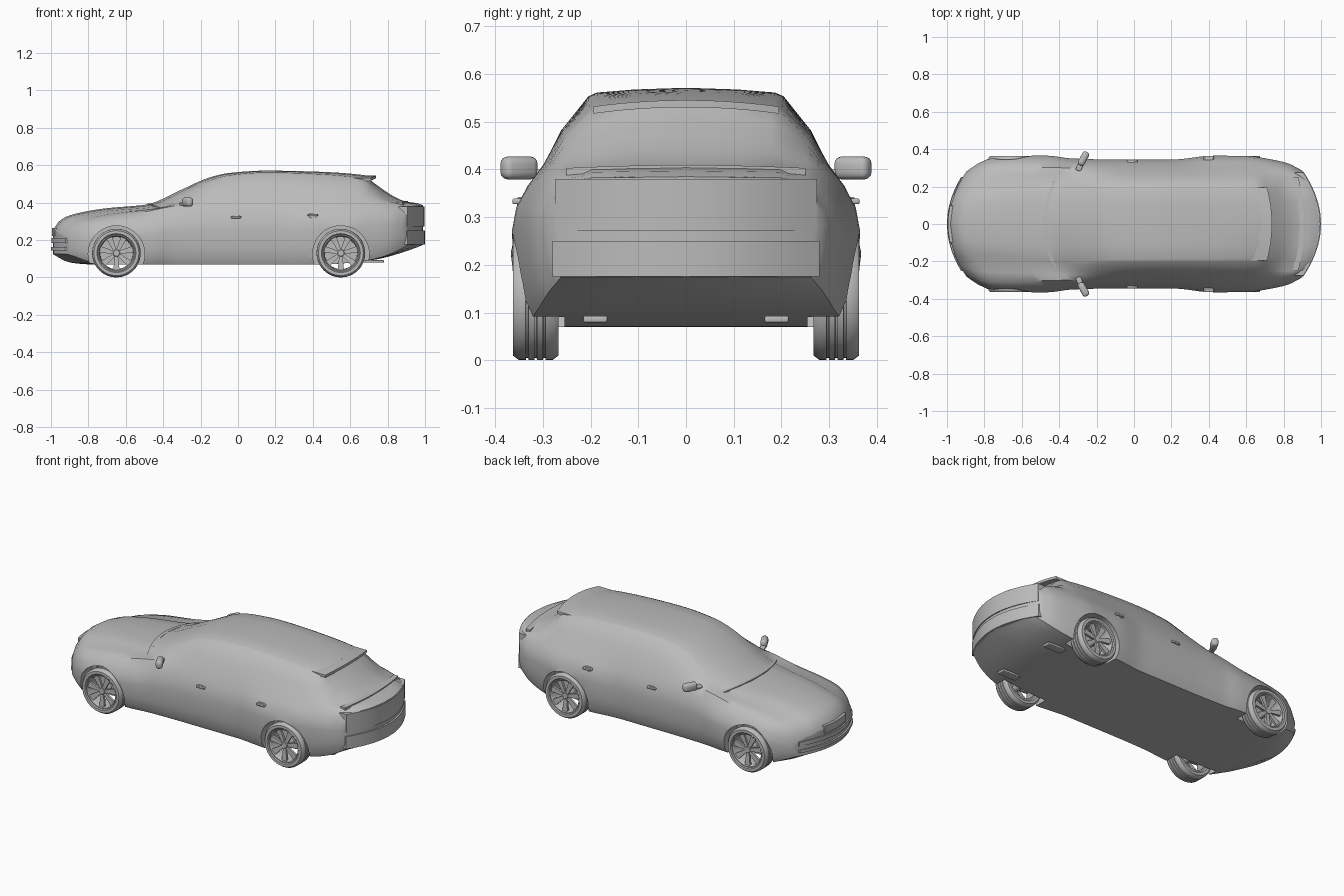
import bpy, bmesh, math
from mathutils import Matrix, Vector

cube = bpy.data.objects.get("Cube")
if cube:
    bpy.data.objects.remove(cube, do_unlink=True)

GREY = (0.5, 0.5, 0.5, 1.0)
paint = bpy.data.materials.new("plain_grey")
paint.use_nodes = True
paint.diffuse_color = GREY
paint.node_tree.nodes["Principled BSDF"].inputs["Base Color"].default_value = GREY


def finish(name, bm, angle=35):
    """Turn a bmesh into a named, painted, smooth-shaded object."""
    bmesh.ops.remove_doubles(bm, verts=bm.verts, dist=0.0002)
    bmesh.ops.dissolve_degenerate(bm, edges=bm.edges, dist=0.0001)
    bmesh.ops.recalc_face_normals(bm, faces=bm.faces)
    mesh = bpy.data.meshes.new(name)
    bm.to_mesh(mesh)
    bm.free()
    mesh.materials.append(paint)
    obj = bpy.data.objects.new(name, mesh)
    bpy.context.collection.objects.link(obj)
    smooth(obj, angle)
    return obj


def smooth(obj, angle=35):
    bpy.ops.object.select_all(action='DESELECT')
    obj.select_set(True)
    bpy.context.view_layer.objects.active = obj
    bpy.ops.object.shade_smooth_by_angle(angle=math.radians(angle))


def curve(*keys):
    """Smooth interpolation without overshoot through x, value pairs."""
    xs, vs = keys[0::2], keys[1::2]
    d = [(vs[i + 1] - vs[i]) / (xs[i + 1] - xs[i]) for i in range(len(xs) - 1)]
    m = [d[0]] + [2 * a * b / (a + b) if a * b > 0 else 0 for a, b in zip(d, d[1:])] + [d[-1]]

    def value(x):
        x = min(max(x, xs[0]), xs[-1])
        i = max(j for j in range(len(d)) if x >= xs[j])
        h = xs[i + 1] - xs[i]
        t = (x - xs[i]) / h
        s = t * t * (3 - 2 * t)
        return (vs[i] * (1 - s) + vs[i + 1] * s
                + h * t * (1 - t) * (m[i] * (1 - t) - m[i + 1] * t))
    return value


# Body shape along its length
top = curve(-1, .235, -.97, .285, -.94, .315, -.85, .345, -.7, .37, -.5, .388, -.46, .397,
            -.3, .47, -.15, .535, -.05, .558, .15, .571, .4, .566, .68, .546, .71, .518,
            .9, .405, .97, .395, 1, .38)
bottom = curve(-1, .13, -.9, .08, -.8, .07, .45, .07, .7, .09, .97, .165, 1, .18)
drop = curve(-1, .012, -.5, .015, .2, .012, .7, .02, .8, .022, .9, .005, 1, .005)
belt = curve(-1, .2, -.95, .27, -.85, .31, -.6, .35, -.4, .385, -.2, .395, .3, .405,
             .7, .41, .9, .385, 1, .36)
width = curve(-1, .27, -.95, .33, -.9, .358, -.75, .368, -.6, .365, -.45, .35, -.2, .345,
              .2, .345, .42, .365, .6, .365, .75, .347, .9, .318, 1, .285)
belt_width = curve(-1, .24, -.9, .31, -.4, .3, .5, .3, .75, .285, .9, .27, 1, .25)
roof_width = curve(-1, .16, -.6, .2, -.45, .22, -.1, .2, .6, .197, .72, .19, .9, .21, 1, .21)
bow = curve(-1, 1.2, -.45, 1, 0, .2, .4, 0, .7, -.15, .85, -.4, 1, -1.2)


def section(s, squeeze=1.0):
    """Closed ring of points around the body at station s."""
    zb, zt, zs, w = bottom(s), top(s), belt(s), width(s)
    wb, wr, zr, h = belt_width(s), roof_width(s), top(s) - drop(s), belt(s) - bottom(s)
    half = [(0, zb), (.7 * w, zb), (.91 * w, zb), (.955 * w, zb + .1 * h), (.98 * w, zb + .28 * h),
            (w, zb + .58 * h), (.975 * w, zb + .73 * h), ((w + wb) / 2, zb + .87 * h), (wb, zs),
            (wb * .55 + wr * .45 + .008, zs * .5 + zr * .5), (wr + .006, zr - .006),
            (wr - .012, zr + .002), (.55 * wr, zr + .7 * (zt - zr)), (0, zt)]
    ring = half + [(-y, z) for y, z in half[-2:0:-1]]
    return [Vector((s + bow(s) * (y * squeeze) ** 2, y * squeeze, z)) for y, z in ring]


# Body shell, with rounded nose and tail closing to the centre line
END, STEPS = .99, 64
closing = [0, .2, .4, .6, .8, .93]
rings = [section(-END, t) for t in closing]
rings += [section(-END + 2 * END * i / STEPS) for i in range(STEPS + 1)]
rings += [section(END, t) for t in reversed(closing)]
bm = bmesh.new()
loops = [[bm.verts.new(p) for p in ring] for ring in rings]
n = len(loops[0])
for a, b in zip(loops, loops[1:]):
    for i in range(n):
        bm.faces.new((a[i], a[(i + 1) % n], b[(i + 1) % n], b[i]))
body = finish("body", bm)

# Wheel arches cut out of the body
WHEELS = [(x, side) for x in (-.65, .55) for side in (-1, 1)]
for x, side in WHEELS:
    bm = bmesh.new()
    bmesh.ops.create_cone(bm, cap_ends=True, segments=48, radius1=.151, radius2=.151, depth=.25,
                          matrix=Matrix.Translation((x, side * .38, .125))
                          @ Matrix.Rotation(math.pi / 2, 4, 'X'))
    cutter = finish("arch_cutter", bm)
    cutter.hide_render = True
    cut = body.modifiers.new("arch", 'BOOLEAN')
    cut.operation, cut.solver, cut.object = 'DIFFERENCE', 'EXACT', cutter
    bpy.context.view_layer.objects.active = body
    bpy.ops.object.modifier_apply(modifier=cut.name)
    bpy.data.objects.remove(cutter, do_unlink=True)
smooth(body)


def bow_band(name, x0, x1, k, half, z0, z1, droop=0.0, steps=20):
    """Solid strip running across the car, curved along its length."""
    bm = bmesh.new()
    prev = None
    for i in range(steps + 1):
        y = half * (2 * i / steps - 1)
        dx, dz = k * y * y, -droop * y * y
        cur = [bm.verts.new((x + dx, y, z + dz)) for x, z in ((x0, z0), (x1, z0), (x1, z1), (x0, z1))]
        if prev:
            for j in range(4):
                bm.faces.new((prev[j], prev[(j + 1) % 4], cur[(j + 1) % 4], cur[j]))
        else:
            bm.faces.new(cur)
        prev = cur
    bm.faces.new(prev)
    return finish(name, bm)


# Cross-body trim
bow_band("front_lip", -1, -.95, 1.2, .25, .145, .162)
bow_band("front_bumper_ridge", -.997, -.95, 1.2, .25, .185, .21)
bow_band("grille", -.995, -.95, 1.2, .1, .222, .265)
bow_band("windscreen_cowl", -.485, -.465, 1, .27, .37, .396, .35)
bow_band("roof_spoiler", .64, .738, -.7, .195, .53, .545, .35)
bow_band("rear_window_sill", .88, .91, -.5, .25, .39, .409, .1)
bow_band("rear_bumper", .94, 1, -1.2, .28, .175, .25)
bow_band("tailgate_panel", .95, .996, -1.2, .275, .272, .38)


def box(name, loc, size, turn=0.0, bevel=0.0):
    bm = bmesh.new()
    bmesh.ops.create_cube(bm, size=1, matrix=Matrix.Diagonal((*size, 1)))
    if bevel:
        bmesh.ops.bevel(bm, geom=bm.edges[:], offset=bevel, segments=3, profile=.5, affect='EDGES')
    bm.transform(Matrix.Translation(loc) @ Matrix.Rotation(turn, 4, 'Z'))
    return finish(name, bm, 50)


# Mirrors, door handles and exhaust tips on both sides
for side, label in ((1, "left"), (-1, "right")):
    box(label + "_mirror", (-.27, side * .35, .403), (.038, .08, .048), -side * .5, .015)
    box(label + "_mirror_stalk", (-.29, side * .308, .392), (.03, .05, .016), -side * .4, .005)
    for end, x, z in (("front", -.01, .322), ("rear", .4, .333)):
        y = width(x) * .962
        box(f"{label}_{end}_door_handle", (x, side * y, z), (.055, .026, .012), 0, .004)
        box(f"{label}_{end}_handle_recess", (x, side * (y - .008), z - .004), (.036, .022, .026), 0, .004)
    box(label + "_exhaust", (.72, side * .19, .086), (.12, .05, .014), 0, .004)


def lathe(bm, profile, closed):
    """Spin an (r, y) profile about the wheel axle."""
    verts = [bm.verts.new((r, y, 0)) for r, y in profile]
    pairs = list(zip(verts, verts[1:])) + ([(verts[-1], verts[0])] if closed else [])
    edges = [bm.edges.new(p) for p in pairs]
    bmesh.ops.spin(bm, geom=verts + edges, cent=(0, 0, 0), axis=(0, 1, 0),
                   angle=2 * math.pi, steps=48, use_duplicate=False)


# Tyre outline with three tread grooves
tread = [(.129, .036)]
for y in (.018, 0, -.018):
    tread += [(.13, y + .003), (.125, y + .002), (.125, y - .002), (.13, y - .003)]
tyre = [(.096, .04), (.104, .048), (.12, .048)] + tread + [(.129, -.036), (.12, -.048),
                                                        (.104, -.048), (.096, -.04)]
rim = [(.1, .043), (.094, .043), (.088, .034), (.086, -.04), (.097, -.04)]
hub = [(0, .036), (.016, .036), (.022, .03), (.022, -.03), (0, -.03)]
SPOKES = 7

# Wheels: tyre, and rim with tapered spokes
for x, side in WHEELS:
    place = Matrix.Translation((x, side * .315, .13)) @ Matrix.Rotation(0 if side > 0 else math.pi, 4, 'Z')
    label = ("front_" if x < 0 else "rear_") + ("left_" if side > 0 else "right_")
    bm = bmesh.new()
    lathe(bm, tyre, True)
    bm.transform(place)
    finish(label + "tyre", bm)
    bm = bmesh.new()
    lathe(bm, rim, True)
    lathe(bm, hub, False)
    for i in range(SPOKES):
        spoke = bmesh.ops.create_cube(bm, size=1)["verts"]
        for v in spoke:
            outer = v.co.x > 0
            v.co = Vector((.09 if outer else .012, v.co.y * .014 + (.03 if outer else .026),
                           v.co.z * (.034 if outer else .016)))
        bmesh.ops.rotate(bm, verts=spoke, cent=(0, 0, 0),
                         matrix=Matrix.Rotation(2 * math.pi * i / SPOKES + math.pi / 2, 3, 'Y'))
    bm.transform(place)
    finish(label + "rim", bm)
